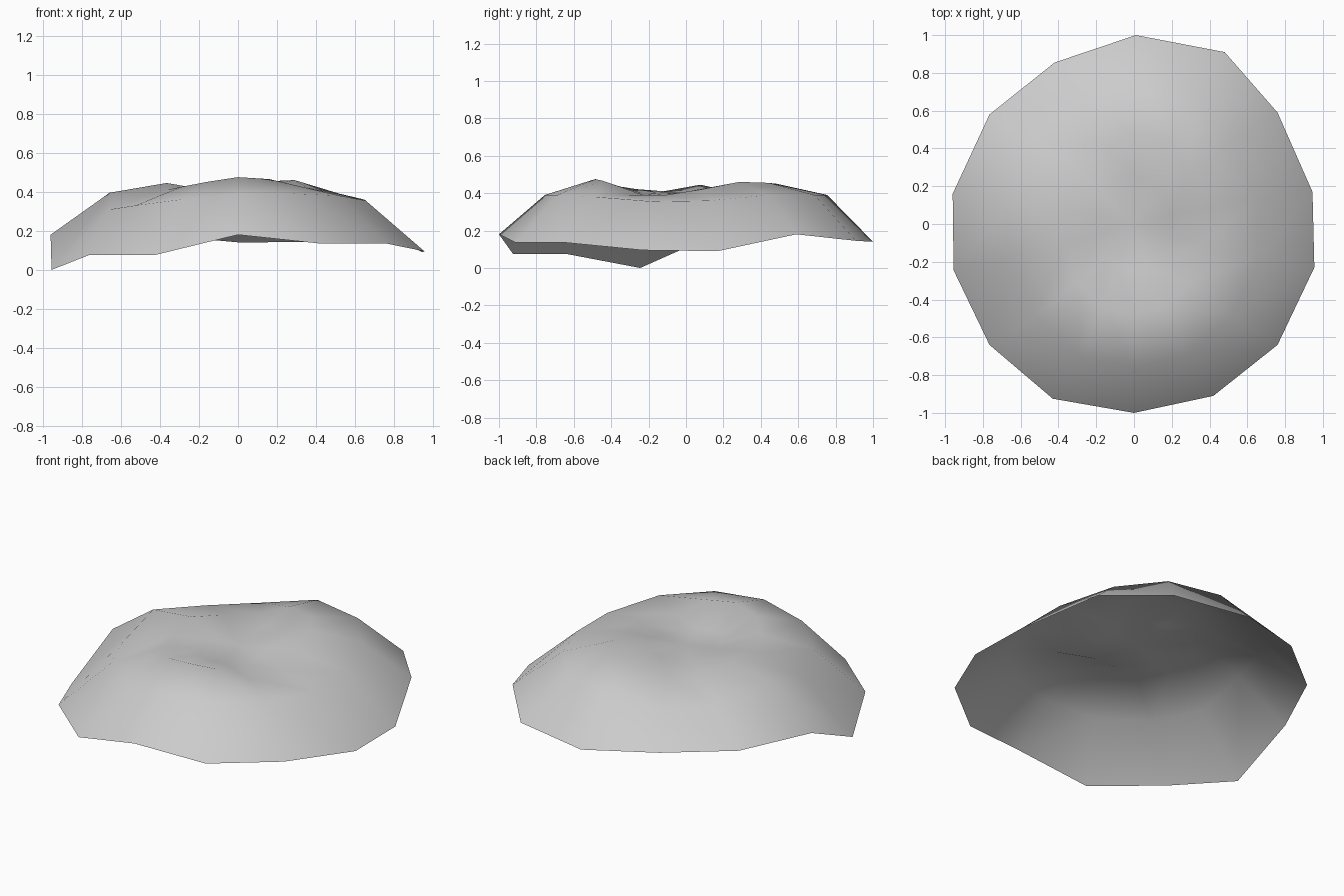
import bpy
import bmesh

default_cube = bpy.data.objects.get("Cube")
if default_cube:
    bpy.data.objects.remove(default_cube, do_unlink=True)

# Rim outline, clockwise seen from above, starting at the back
rim_outline = [
    (.01, 1, .14), (.48, .91, .145), (.76, .59, .18), (.945, .17, .09),
    (.955, -.23, .095), (.76, -.64, .135), (.42, -.91, .135), (0, -1, .18),
    (-.43, -.925, .075), (-.765, -.64, .075), (-.955, -.245, 0),
    (-.96, .16, .18), (-.765, .58, .18), (-.42, .855, .18),
]

# Heights of the shoulder, crown and hollow rings in the same order
shoulder_heights = [.39, .39, .39, .36, .355, .38, .39,
                    .39, .36, .33, .31, .395, .335, .335]
crown_heights = [.45, .455, .46, .42, .39, .39, .465,
                 .475, .45, .425, .41, .445, .4, .395]
hollow_heights = [.42, .425, .43, .415, .395, .385, .39,
                  .395, .4, .405, .405, .415, .4, .4]


def add_ring(bm, scale_x, scale_y, heights):
    """Add one ring of the shell as a scaled copy of the rim outline."""
    return [bm.verts.new((x * scale_x, y * scale_y, z))
            for (x, y, _), z in zip(rim_outline, heights)]


def bridge(bm, outer, inner):
    """Join two rings with a band of quads."""
    count = len(outer)
    for i in range(count):
        j = (i + 1) % count
        bm.faces.new((outer[i], outer[j], inner[j], inner[i]))


# Open, hollow-topped shell
bm = bmesh.new()
rings = [
    add_ring(bm, 1, 1, [point[2] for point in rim_outline]),
    add_ring(bm, .685, .755, shoulder_heights),
    add_ring(bm, .38, .485, crown_heights),
    add_ring(bm, .2, .25, hollow_heights),
]
for outer, inner in zip(rings, rings[1:]):
    bridge(bm, outer, inner)

# Centre of the hollow
centre = bm.verts.new((0, 0, .402))
hollow = rings[-1]
for i, vert in enumerate(hollow):
    bm.faces.new((vert, hollow[(i + 1) % len(hollow)], centre))

# Face the shell outwards
bm.normal_update()
for face in bm.faces:
    if face.normal.z < 0:
        face.normal_flip()

mesh = bpy.data.meshes.new("domed_shell")
bm.to_mesh(mesh)
bm.free()
shell = bpy.data.objects.new("domed_shell", mesh)
bpy.context.collection.objects.link(shell)
for polygon in mesh.polygons:
    polygon.use_smooth = True

# Plain grey surface
grey = bpy.data.materials.new("light_grey")
colour = (.6, .6, .6, 1)
grey.use_nodes = True
grey.diffuse_color = colour
for node in grey.node_tree.nodes:
    if node.type == "BSDF_PRINCIPLED":
        node.inputs["Base Color"].default_value = colour
mesh.materials.append(grey)
